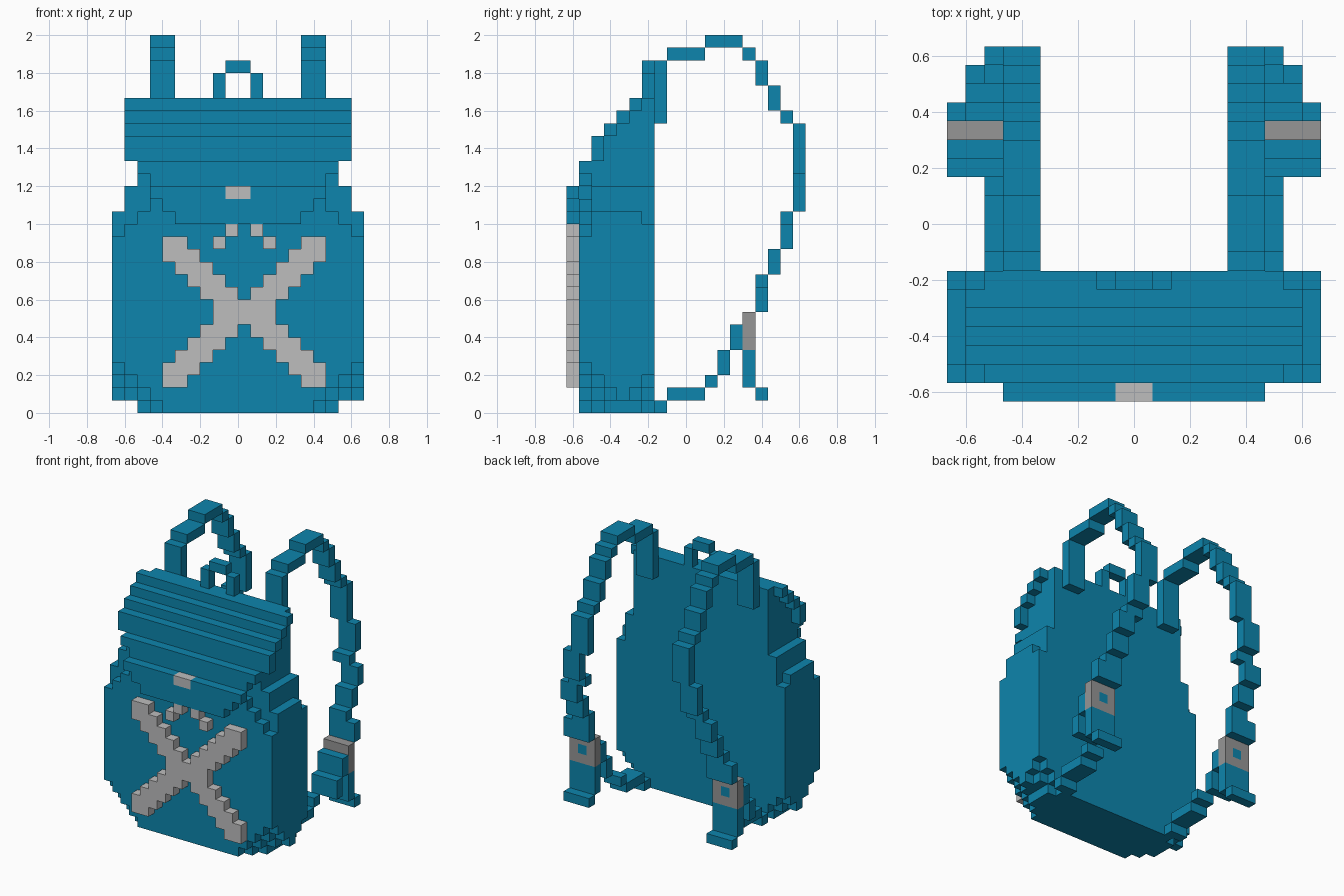
import bpy, bmesh

cube = bpy.data.objects.get("Cube")
if cube:
    bpy.data.objects.remove(cube, do_unlink=True)

U = 2 / 30  # edge of one block


def material(name, rgb):
    m = bpy.data.materials.new(name)
    m.use_nodes = True
    m.diffuse_color = (*rgb, 1)
    m.node_tree.nodes["Principled BSDF"].inputs["Base Color"].default_value = (*rgb, 1)
    return m


BLUE = material("blue fabric", (0.004, 0.235, 0.418))
LIGHT = material("light grey", (0.51, 0.51, 0.515))
GREY = material("buckle grey", (0.305, 0.305, 0.305))

# Four corners of each block side, keyed by outward direction
SIDES = {
    (1, 0, 0): ((1, 0, 0), (1, 1, 0), (1, 1, 1), (1, 0, 1)),
    (-1, 0, 0): ((0, 0, 0), (0, 0, 1), (0, 1, 1), (0, 1, 0)),
    (0, 1, 0): ((0, 1, 0), (0, 1, 1), (1, 1, 1), (1, 1, 0)),
    (0, -1, 0): ((0, 0, 0), (1, 0, 0), (1, 0, 1), (0, 0, 1)),
    (0, 0, 1): ((0, 0, 1), (1, 0, 1), (1, 1, 1), (0, 1, 1)),
    (0, 0, -1): ((0, 0, 0), (0, 1, 0), (1, 1, 0), (1, 0, 0)),
}


def box(x0, x1, y0, y1, z0, z1):
    return {(x, y, z) for x in range(x0, x1) for y in range(y0, y1) for z in range(z0, z1)}


def mirrored(cells):
    return {(-1 - x, y, z) for x, y, z in cells}


def build(name, cells, mat):
    """Skin a set of blocks with their outer faces and merge flat areas."""
    bm = bmesh.new()
    corners = {}

    def corner(p):
        if p not in corners:
            corners[p] = bm.verts.new((p[0] * U, (p[1] - 9.5) * U, p[2] * U))
        return corners[p]

    for c in sorted(cells):
        for d, quad in SIDES.items():
            if tuple(a + b for a, b in zip(c, d)) not in cells:
                bm.faces.new([corner(tuple(a + b for a, b in zip(c, q))) for q in quad])
    bmesh.ops.dissolve_limit(bm, angle_limit=0.01, verts=bm.verts[:], edges=bm.edges[:])
    mesh = bpy.data.meshes.new(name)
    bm.to_mesh(mesh)
    bm.free()
    mesh.materials.append(mat)
    obj = bpy.data.objects.new(name, mesh)
    bpy.context.collection.objects.link(obj)
    return obj


# Main bag: full box with stepped corners at the bottom and shoulders
def half_width(y, z):
    depth = (0, 1, 2, 3, 2, 1)[y - 1]
    cut = max(0, 4 - depth - z)
    if z == 0:
        cut = max(cut, 2)
    if y == 1:
        cut = max(cut, z - 13)
    elif z >= 16 or (y == 6 and z == 15):
        cut = max(cut, 1)
    return 10 - cut


body = set()
for z in range(18):
    for y in range(1, 7):
        w = half_width(y, z)
        body |= box(-w, w, y, y + 1, z, z + 1)
build("bag_body", body, BLUE)

# Lid: sloped core with wider bars stepping back up the front
lid = box(-8, 8, 2, 7, 18, 20) | box(-8, 8, 1, 2, 19, 20) | box(-7, 7, 1, 2, 18, 19)
for y, z0, z1 in ((2, 20, 22), (3, 22, 23), (4, 23, 24), (5, 24, 25)):
    lid |= box(-8, 8, y, 7, z0, z1) | box(-9, 9, y, y + 1, z0, z1)
build("lid", lid, BLUE)

# Front flap tapering downwards, with its clasp
clasp = box(-1, 1, 0, 1, 17, 18)
flap = box(-7, 7, 0, 1, 17, 18) | box(-6, 6, 0, 1, 16, 17) | box(-5, 5, 0, 1, 15, 16)
build("front_flap", flap - clasp, BLUE)
build("clasp", clasp, LIGHT)

# Crossed emblem: quarter arms reflected about x = 0.5 and z = 8
arm = {13: (-6, -4), 12: (-6, -3), 11: (-5, -2), 10: (-4, -1), 9: (-3, 0), 8: (-2, 1)}
cross = set()
for z, (a, b) in arm.items():
    for row in (z, 15 - z):
        cross |= box(a, b, 0, 1, row, row + 1) | box(1 - b, 1 - a, 0, 1, row, row + 1)
build("front_cross", cross, LIGHT)
studs = {(x, 0, z) for x, z in ((-2, 13), (-1, 14), (1, 14), (2, 13))}
build("front_studs", studs, LIGHT)

# Carry handle
handle = box(-2, -1, 6, 7, 25, 27) | box(1, 2, 6, 7, 25, 27) | box(-1, 1, 6, 7, 27, 28)
build("carry_handle", handle, BLUE)

# Shoulder strap path: x0, x1, y0, y1, z0, z1 of each step
STRAP = (
    (5, 7, 7, 8, 23, 28), (5, 7, 8, 11, 28, 29), (5, 7, 11, 14, 29, 30),
    (5, 7, 14, 15, 28, 29), (5, 7, 15, 16, 26, 28), (5, 7, 16, 17, 24, 26),
    (5, 7, 17, 18, 23, 24), (5, 7, 18, 19, 19, 23), (6, 8, 18, 19, 16, 19),
    (6, 8, 17, 18, 15, 16), (7, 9, 17, 18, 13, 15), (7, 9, 16, 17, 11, 13),
    (7, 9, 15, 16, 10, 11), (7, 10, 15, 16, 8, 10),
    (7, 10, 13, 14, 5, 7), (7, 10, 12, 13, 3, 5), (6, 8, 11, 12, 2, 3),
    (6, 8, 8, 11, 1, 2), (6, 8, 7, 8, 0, 1),
)
strap = set().union(*(box(*s) for s in STRAP))
tail = box(7, 10, 14, 15, 2, 5) | box(7, 10, 15, 16, 1, 2)
button = {(8, 14, 6)}
buckle = box(7, 10, 14, 15, 5, 8) - button
for part, cells, mat in (("shoulder_strap", strap, BLUE), ("strap_tail", tail, BLUE),
                         ("buckle", buckle, GREY), ("buckle_centre", button, BLUE)):
    build("left_" + part, cells, mat)
    build("right_" + part, mirrored(cells), mat)
